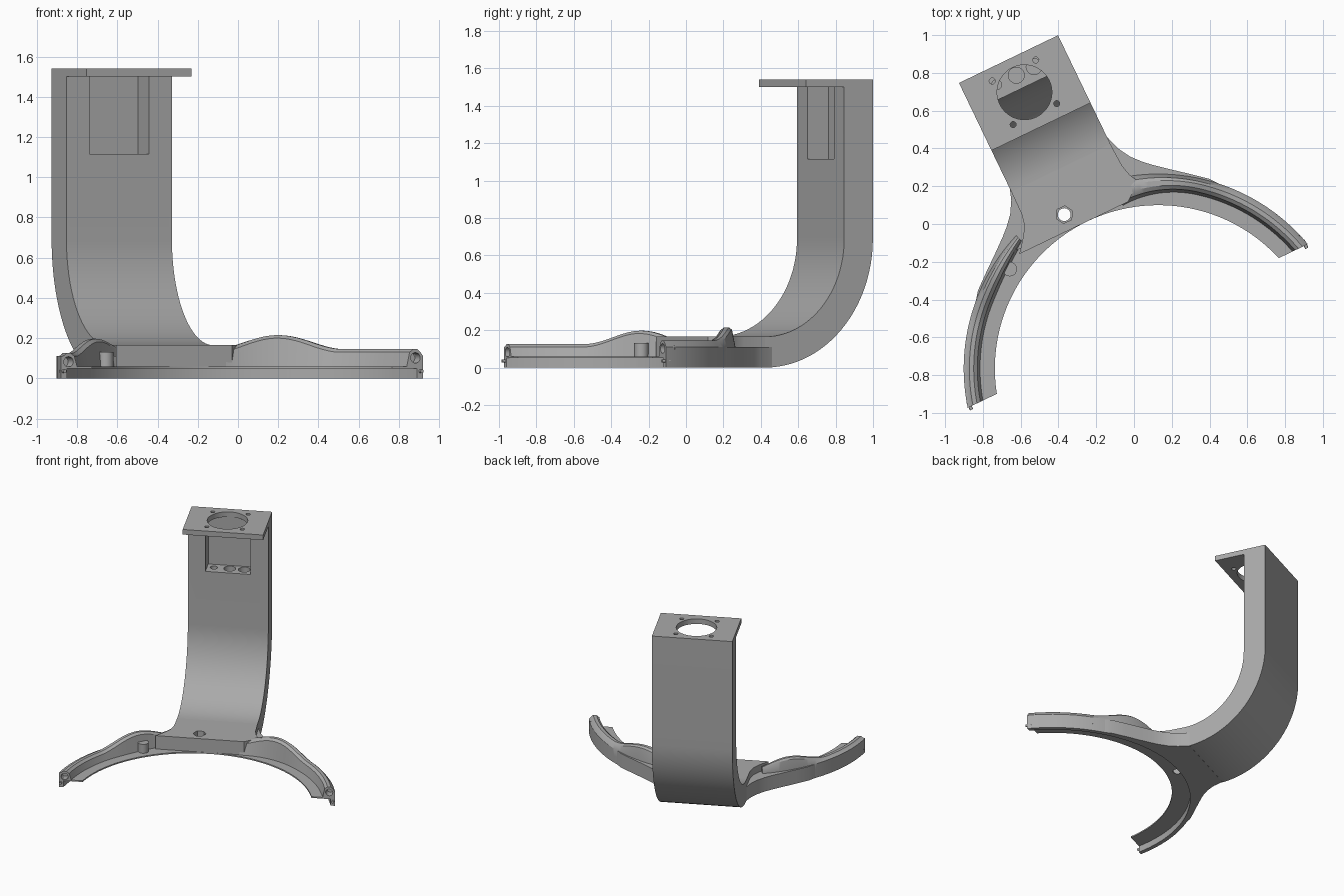
import bpy, bmesh, math
from mathutils import Matrix

cube = bpy.data.objects.get("Cube")
if cube:
    bpy.data.objects.remove(cube, do_unlink=True)

grey = bpy.data.materials.new("grey plastic")
grey.use_nodes = True
GREY = (0.4, 0.4, 0.4, 1)
grey.diffuse_color = GREY
grey.node_tree.nodes["Principled BSDF"].inputs["Base Color"].default_value = GREY

# The stand is modelled along its own axis, then turned into place
PLACE = Matrix.Translation((0.02, -0.54, 0)) @ Matrix.Rotation(math.radians(25.7), 4, "Z")
CENTRE = -0.25                # centre of the base arc along the axis
INNER, OUTER = 0.865, 1.03    # radii of the arc floor
SKIRT = 0.998                 # inner radius of the skirt under the floor
MID, HALF = -0.004, 0.291     # middle and half width of the column
TOP = 1.54


def finish(name, bm):
    bmesh.ops.recalc_face_normals(bm, faces=bm.faces)
    mesh = bpy.data.meshes.new(name)
    bm.to_mesh(mesh)
    bm.free()
    obj = bpy.data.objects.new(name, mesh)
    mesh.materials.append(grey)
    bpy.context.collection.objects.link(obj)
    obj.matrix_world = PLACE
    return obj


def loft(name, rings):
    """Join closed rings of points into a capped solid."""
    bm = bmesh.new()
    loops = [[bm.verts.new(p) for p in ring] for ring in rings]
    n = len(loops[0])
    for a, b in zip(loops, loops[1:]):
        for i in range(n):
            j = (i + 1) % n
            bm.faces.new((a[i], a[j], b[j], b[i]))
    bm.faces.new(loops[0])
    bm.faces.new(loops[-1])
    return finish(name, bm)


def slab(name, outline, z0, z1):
    return loft(name, [[(x, y, z) for x, y in outline] for z in (z0, z1)])


def box(name, half, y0, y1, z0, z1):
    a, b = MID - half, MID + half
    return slab(name, [(a, y0), (b, y0), (b, y1), (a, y1)], z0, z1)


def circle(x, y, r, sides):
    return [(x + r * math.cos(2 * math.pi * k / sides),
             y + r * math.sin(2 * math.pi * k / sides)) for k in range(sides)]


def rod(name, x, y, r, z0, z1, sides=32):
    return slab(name, circle(x, y, r, sides), z0, z1)


def rod_along(name, x, z, r, y0, y1):
    return loft(name, [[(p, y, q) for p, q in circle(x, z, r, 20)] for y in (y0, y1)])


def cut(obj, cutters):
    bpy.context.view_layer.objects.active = obj
    for c in cutters:
        c.hide_render = True
        mod = obj.modifiers.new("cut", "BOOLEAN")
        mod.operation = "DIFFERENCE"
        mod.solver = "EXACT"
        mod.object = c
        bpy.ops.object.modifier_apply(modifier=mod.name)


def arc_point(r, t, z, start, side):
    """Point on the arc; t runs from the start angle to the flat tip."""
    end = math.acos(-CENTRE / r)
    ang = start + t * (end - start)
    return (side * r * math.sin(ang), CENTRE + r * math.cos(ang), z)


parts, cutters = [], []

# Thin arc floor with a skirt hanging from its outer edge
STEPS = 72
SECTION = ((INNER, 0.05), (SKIRT, 0.05), (SKIRT, 0), (OUTER, 0), (OUTER, 0.06), (INNER, 0.06))
rings = []
for k in range(-STEPS // 2, STEPS // 2 + 1):
    t = 2 * k / STEPS
    rings.append([arc_point(r, abs(t), z, 0, 1 if t >= 0 else -1) for r, z in SECTION])
floor = loft("arc_floor", rings)


# Raised rails with a hump next to the hub; the inner side drifts near the start
def rail(name, side, start, base, hump, peak, drift):
    rings = []
    for k in range(49):
        t = k / 48
        ang = start + t * (1.31 - start)
        d = min(abs(ang - peak) / 0.34, 1)
        top = base + hump * 0.5 * (1 + math.cos(math.pi * d))
        ease = max(0, 1 - t / 0.4) ** 2 * drift
        section = [(0.942 - ease, 0.055), (OUTER, 0.055), (OUTER, 0.11),
                   (1.014 - 0.2 * ease, top - 0.012), (1.0 - 0.4 * ease, top),
                   (0.977 - 0.7 * ease, top), (0.958 - 0.9 * ease, top - 0.015)]
        rings.append([arc_point(r, t, z, start, side) for r, z in section])
    return loft(name, rings)


for name, side, start, base, hump, peak, drift in (
        ("left", 1, 0.235, 0.145, 0.07, 0.52, 0.06),
        ("right", -1, 0.37, 0.125, 0.072, 0.56, -0.04)):
    r = rail(name + "_rail", side, start, base, hump, peak, drift)
    bore = rod_along("bore", side * 0.957, base - 0.043, 0.026, -0.05, 0.06)
    cut(r, [bore])
    cutters.append(bore)
    parts.append(r)
    parts.append(rod_along(name + "_tip_pin", side * 0.985, 0.035, 0.009, -0.018, 0.03))

# Hub and the lower web that flares into the arc
BEND_Y, BEND_Z = 0.93, 0.69
hub = slab("hub", [(-0.40, 0.615), (0.24, 0.615), (0.335, 0.69), (0.308, 0.74), (0.293, 0.80),
                   (MID + HALF, BEND_Y), (MID - HALF, BEND_Y), (-0.297, 0.80),
                   (-0.31, 0.74), (-0.34, 0.69)], 0, 0.165)
flare = [(0.45, 0.64), (0.72, 0.485), (0.68, 0.537), (0.60, 0.604), (0.513, 0.674),
         (0.44, 0.735), (0.40, 0.772), (0.352, 0.826), (0.315, 0.89), (0.288, 0.97)]
web = slab("web", flare + [(-x, y) for x, y in reversed(flare)], 0, 0.11)
nut = rod("nut_recess", -0.095, 0.70, 0.047, 0.055, 0.3, 6)
bolt = rod("bolt_hole", -0.095, 0.70, 0.034, -0.1, 0.3)
hollow = rod("hollow", 0, CENTRE, SKIRT, -0.1, 0.05, 144)
for obj in (hub, web):
    cut(obj, [nut, bolt, hollow])
cut(floor, [nut, bolt])

# Column: a quarter bend that rises into a straight post
angles = [math.pi / 2 * k / 24 for k in range(25)]


def bend(ry, rz):
    return [(BEND_Y + ry * math.sin(a), BEND_Z - rz * math.cos(a)) for a in angles]


FRONT, BACK = BEND_Y + 0.47, BEND_Y + 0.64
outer, inner = bend(0.64, BEND_Z), bend(0.47, BEND_Z - 0.165)
profile = outer + [(BACK, TOP - 0.04), (FRONT, TOP - 0.04)] + inner[::-1]
column = loft("column", [[(x, y, z) for y, z in profile] for x in (MID - HALF, MID + HALF)])
pocket = box("pocket", 0.164, 1.3, 1.527, 1.115, 1.6)
wires = [rod("wire_hole", MID + x, 1.475, r, 0.75, 1.2)
         for x, r in ((-0.115, 0.026), (0, 0.042), (0.105, 0.042))]
cut(column, [pocket] + wires)

# Head plate with a round opening and four screw holes
plate = box("head_plate", HALF, 1.173, BACK, TOP - 0.04, TOP)
opening = rod("opening", MID, 1.375, 0.145, 1.4, 1.6, 64)
screws = [rod("screw_hole", MID + x, 1.375 + y, 0.016, 1.48, 1.6, 16)
          for x in (-0.128, 0.128) for y in (-0.128, 0.128)]
cut(plate, [opening] + screws)

# Small locating peg on the floor
peg = rod("locating_peg", -0.48, 0.565, 0.038, 0.055, 0.13)

parts += [floor, hub, web, column, plate, peg]
for c in cutters + [nut, bolt, hollow, pocket, opening] + wires + screws:
    bpy.data.objects.remove(c, do_unlink=True)

bpy.ops.object.select_all(action="DESELECT")
for p in parts:
    p.select_set(True)
bpy.context.view_layer.objects.active = column
bpy.ops.object.shade_smooth_by_angle(angle=math.radians(30))
